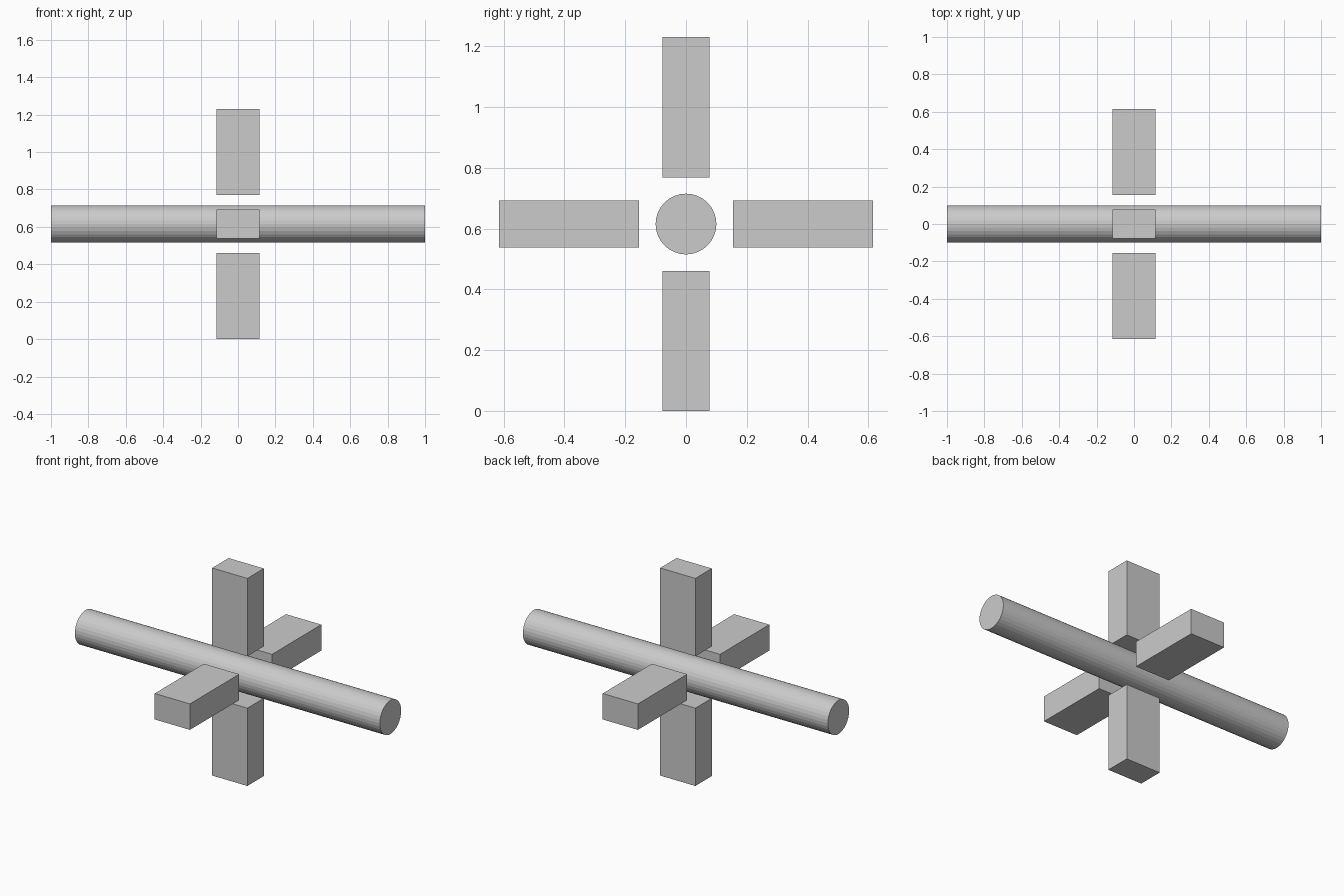
import bpy
from math import pi, sin, cos

if "Cube" in bpy.data.objects:
    bpy.data.objects.remove(bpy.data.objects["Cube"])

U = 1 / 13            # module shared by the block sizes
MID = 8 * U           # height of the rod axis

# Long round rod along x
bpy.ops.mesh.primitive_cylinder_add(vertices=32, radius=0.1, depth=2,
                                    location=(0, 0, MID), rotation=(0, pi / 2, 0))
bpy.context.object.name = "rod"


# Four blocks radiating around the rod, with a gap to it
def add_block(name, angle):
    dist = 5 * U
    bpy.ops.mesh.primitive_cube_add(
        size=1,
        location=(0, -sin(angle) * dist, MID + cos(angle) * dist),
        rotation=(angle, 0, 0))
    block = bpy.context.object
    block.name = name
    block.scale = (3 * U, 2 * U, 6 * U)


for i, name in enumerate(("top_block", "front_block", "bottom_block", "back_block")):
    add_block(name, i * pi / 2)
